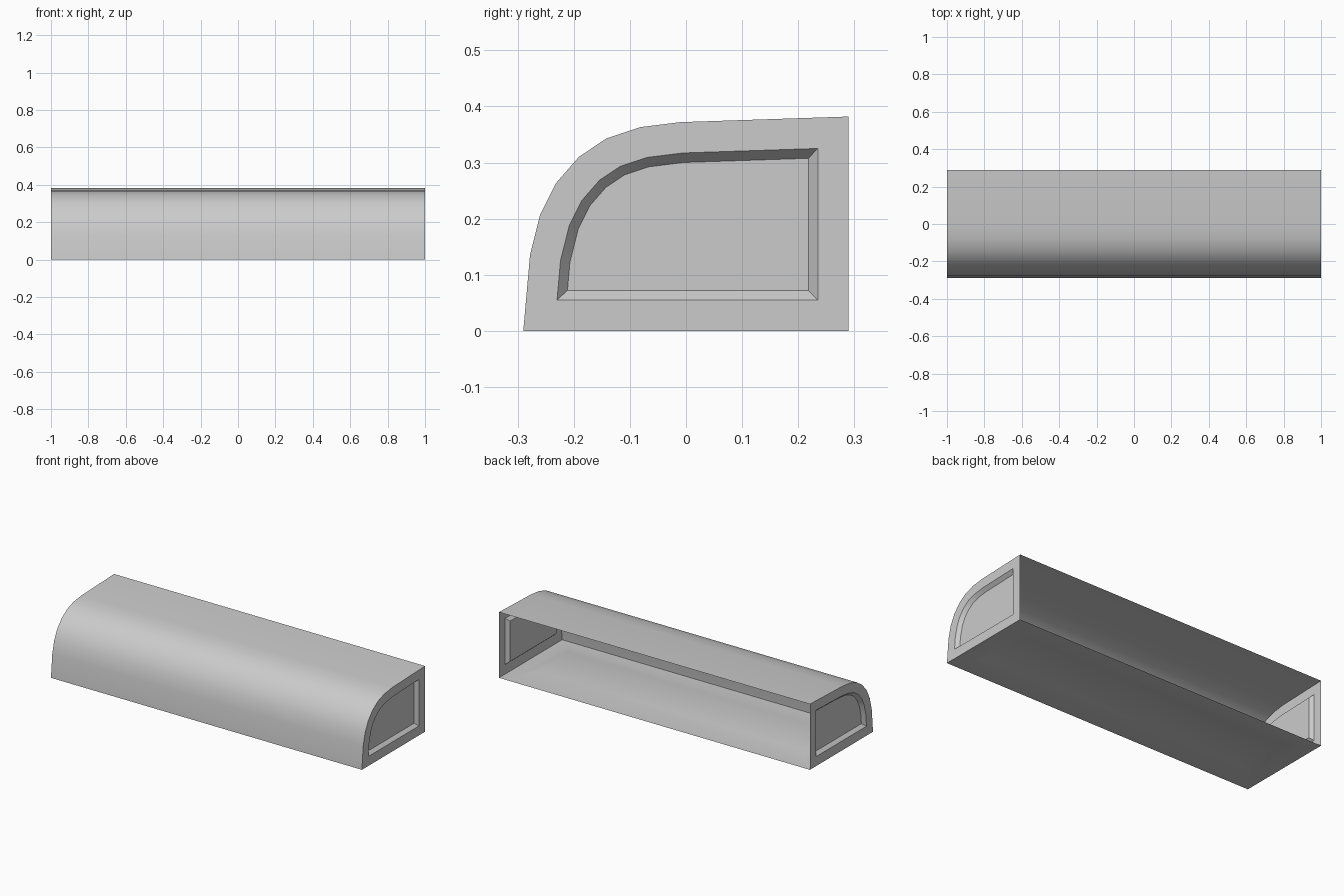
import bpy, bmesh, math

if "Cube" in bpy.data.objects:
    bpy.data.objects.remove(bpy.data.objects["Cube"])

# Side profile (y, z): from bottom back, along the floor, up the curved front, to the top back
PROFILE = [(0.29, 0), (-0.29, 0), (-0.278, 0.135), (-0.26, 0.207), (-0.232, 0.263),
           (-0.191, 0.31), (-0.142, 0.343), (-0.082, 0.363), (-0.01, 0.372), (0.29, 0.382)]
HALF_LENGTH = 1.0


def recess(bm, face, margin, bevel, depth):
    """Flat border, then a sloped step into a sunken panel."""
    bmesh.ops.inset_individual(bm, faces=[face], thickness=margin, use_even_offset=True)
    bmesh.ops.inset_individual(bm, faces=[face], thickness=bevel, depth=-depth,
                               use_even_offset=True)


bm = bmesh.new()
left = [bm.verts.new((-HALF_LENGTH, y, z)) for y, z in PROFILE]
right = [bm.verts.new((HALF_LENGTH, y, z)) for y, z in PROFILE]

# Floor, curved front and roof; the back stays open
skin = [bm.faces.new((left[i], left[i + 1], right[i + 1], right[i]))
        for i in range(len(PROFILE) - 1)]
ends = [bm.faces.new(left), bm.faces.new(right)]
bmesh.ops.recalc_face_normals(bm, faces=bm.faces[:])
bm.normal_update()
if skin[0].normal.z > 0:
    bmesh.ops.reverse_faces(bm, faces=bm.faces[:])
    bm.normal_update()

# Sunken end panels and floor panel
for end in ends:
    recess(bm, end, 0.055, 0.017, 0.02)
recess(bm, skin[0], 0.055, 0.09, 0.02)

mesh = bpy.data.meshes.new("curved_cover")
bm.to_mesh(mesh)
bm.free()
cover = bpy.data.objects.new("curved_cover", mesh)
bpy.context.collection.objects.link(cover)

# Smooth curve, crisp panel edges
bpy.context.view_layer.objects.active = cover
cover.select_set(True)
bpy.ops.object.shade_smooth_by_angle(angle=math.radians(30))
